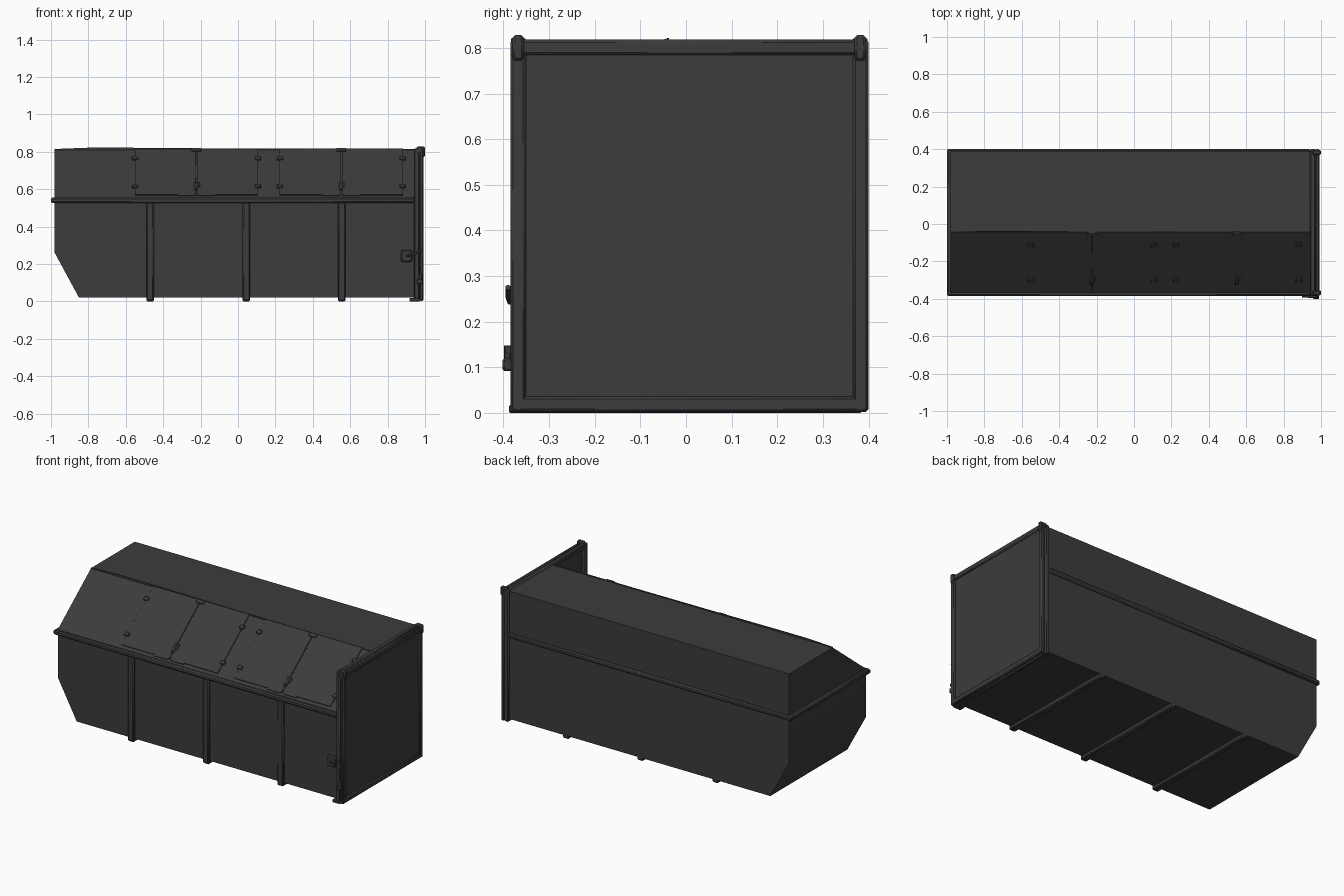
import bpy, bmesh, math
from mathutils import Vector, Matrix

if "Cube" in bpy.data.objects:
    bpy.data.objects.remove(bpy.data.objects["Cube"])

steel = bpy.data.materials.new("dark_steel")
steel.diffuse_color = (0.045, 0.045, 0.045, 1)
steel.use_nodes = True
steel.node_tree.nodes["Principled BSDF"].inputs["Base Color"].default_value = steel.diffuse_color


def finish(name, bm, bevel=0.0, segments=1):
    bmesh.ops.recalc_face_normals(bm, faces=bm.faces)
    me = bpy.data.meshes.new(name)
    bm.to_mesh(me)
    bm.free()
    ob = bpy.data.objects.new(name, me)
    bpy.context.collection.objects.link(ob)
    me.materials.append(steel)
    if bevel:
        m = ob.modifiers.new("bevel", 'BEVEL')
        m.width, m.segments = bevel, segments
    return ob


def box(name, x, y, z, bevel=0.003, matrix=None):
    """Box from (min, max) ranges, optionally placed by a matrix."""
    bm = bmesh.new()
    bmesh.ops.create_cube(bm, size=1)
    for v in bm.verts:
        v.co = Vector([(r[0] + r[1]) / 2 + c * (r[1] - r[0]) for r, c in zip((x, y, z), v.co)])
        if matrix:
            v.co = matrix @ v.co
    return finish(name, bm, bevel)


def prism(name, pts, axis, a, b, bevel=0.0):
    """Extrude a closed 2D profile from a to b along the axis."""
    bm = bmesh.new()
    place = (lambda p, t: (t, p[0], p[1])) if axis == 'x' else (lambda p, t: (p[0], t, p[1]))
    f = bm.faces.new([bm.verts.new(place(p, a)) for p in pts])
    ext = bmesh.ops.extrude_face_region(bm, geom=[f])
    d = Vector(place((0, 0), b - a))
    bmesh.ops.translate(bm, vec=d, verts=[v for v in ext["geom"] if isinstance(v, bmesh.types.BMVert)])
    return finish(name, bm, bevel)


def rod(name, p, q, r, sides=12):
    p, q = Vector(p), Vector(q)
    bm = bmesh.new()
    rot = (q - p).to_track_quat('Z', 'Y').to_matrix().to_4x4()
    bmesh.ops.create_cone(bm, cap_ends=True, segments=sides, radius1=r, radius2=r,
                          depth=(q - p).length, matrix=Matrix.Translation((p + q) / 2) @ rot)
    return finish(name, bm)


# Tub with raked lower end, and closed hood with a sloped loading side
F, B = -0.367, 0.388
prism("tub", [(-0.85, 0.02), (0.95, 0.02), (0.95, 0.54), (-0.98, 0.54), (-0.98, 0.26)], 'y', F, B)
prism("hood", [(F, 0.54), (B, 0.54), (B, 0.812), (-0.04, 0.812), (F, 0.555)], 'x', -0.98, 0.95)

# Rim rail around three sides
box("front_rim", (-1, 0.945), (-0.385, -0.355), (0.526, 0.555), 0.007)
box("back_rim", (-1, 0.945), (0.37, 0.4), (0.526, 0.555), 0.007)
box("end_rim", (-1, -0.97), (-0.384, 0.399), (0.526, 0.555), 0.007)

# Front ribs and matching floor runners
for i, x in enumerate((-0.47, 0.045, 0.555)):
    box(f"front_rib_{i}", (x - 0.02, x + 0.02), (-0.383, -0.355), (0.002, 0.53), 0.006)
    box(f"floor_runner_{i}", (x - 0.02, x + 0.02), (-0.38, 0.388), (0, 0.03), 0.006)


def hoop(name, x, w):
    """Rectangular frame in the yz plane."""
    y0, y1, z0, z1 = -0.385, 0.4, 0.002, 0.818
    box(name + "_post_front", x, (y0, y0 + w), (z0, z1), 0.006)
    box(name + "_post_back", x, (y1 - w, y1), (z0, z1), 0.006)
    box(name + "_top", x, (y0 + w / 2, y1 - w / 2), (z1 - w, z1), 0.006)
    box(name + "_bottom", x, (y0 + w / 2, y1 - w / 2), (z0, z0 + w), 0.006)


# Body end frame, tail door frame and door panel
hoop("end_frame", (0.94, 0.97), 0.03)
hoop("door_frame", (0.971, 0.992), 0.034)
box("door_panel", (0.965, 0.985), (-0.37, 0.385), (0.015, 0.8), 0)

# Door hinges at the top and foot at the front
for side, y in (("front", -0.368), ("back", 0.382)):
    box(f"door_hinge_{side}", (0.955, 1.0), (y - 0.013, y + 0.013), (0.772, 0.828), 0.006)
    rod(f"hinge_pin_{side}", (0.968, y - 0.016, 0.81), (0.968, y + 0.016, 0.81), 0.011)
box("front_foot", (0.918, 0.972), (-0.388, -0.35), (0, 0.018))

# Hatches, laid out in slope coordinates: x along, v up the slope, n outwards
slope = Vector((0, -0.04 - F, 0.812 - 0.555))
L = slope.length
S = Matrix.Translation((0, F, 0.555)) @ Matrix.Rotation(math.atan2(slope.z, slope.y), 4, 'X')
for i, c in enumerate((-0.222, 0.552)):
    for s, tag in ((-1, "left"), (1, "right")):
        xs = sorted((c + s * 0.003, c + s * 0.33))
        box(f"hatch_{i}_{tag}", xs, (0.02, L + 0.002), (-0.005, 0.005), 0.001, S)
        for j, v in enumerate((0.09, 0.33)):
            xh = c + s * 0.328
            box(f"hatch_hinge_{i}_{tag}_{j}", (xh - 0.016, xh + 0.016), (v - 0.012, v + 0.012),
                (0, 0.012), 0.003, S)
        box(f"hatch_lip_{i}_{tag}", sorted((c + s * 0.01, c + s * 0.1)), (0.012, 0.022), (0, 0.006), 0, S)
    box(f"hatch_latch_{i}", (c - 0.012, c + 0.006), (0.06, 0.12), (0, 0.014), 0.003, S)
    box(f"latch_tongue_{i}", (c + 0.004, c + 0.018), (0.085, 0.12), (0, 0.011), 0.002, S)
    box(f"ridge_clip_{i}", (c - 0.027, c + 0.027), (L - 0.022, L + 0.002), (0, 0.01), 0.003, S)

# Thin ridge flashing, rising slightly toward the closed end
prism("ridge_strip", [(-0.98, 0.81), (0.95, 0.81), (0.95, 0.814), (-0.1, 0.818), (-0.6, 0.822),
                      (-0.8, 0.822), (-0.98, 0.815)], 'y', -0.043, -0.037)

# Door locking lever and lower lock on the loading side
box("lever_plate", (0.872, 0.932), (-0.38, -0.36), (0.212, 0.276), 0.006)
rod("lever_arm", (0.9, -0.386, 0.243), (0.94, -0.389, 0.252), 0.006)
rod("lever_handle", (0.935, -0.389, 0.25), (0.982, -0.39, 0.275), 0.006)
box("lock_body", (0.957, 0.988), (-0.402, -0.38), (0.092, 0.12), 0.004)
rod("lock_pin", (0.974, -0.391, 0.115), (0.974, -0.391, 0.148), 0.008)
rod("lock_eye", (0.964, -0.388, 0.138), (0.986, -0.388, 0.138), 0.009)

# Smooth shading with crisp edges
bpy.ops.object.select_all(action='SELECT')
bpy.context.view_layer.objects.active = bpy.context.selected_objects[0]
bpy.ops.object.shade_smooth_by_angle(angle=math.radians(30))
